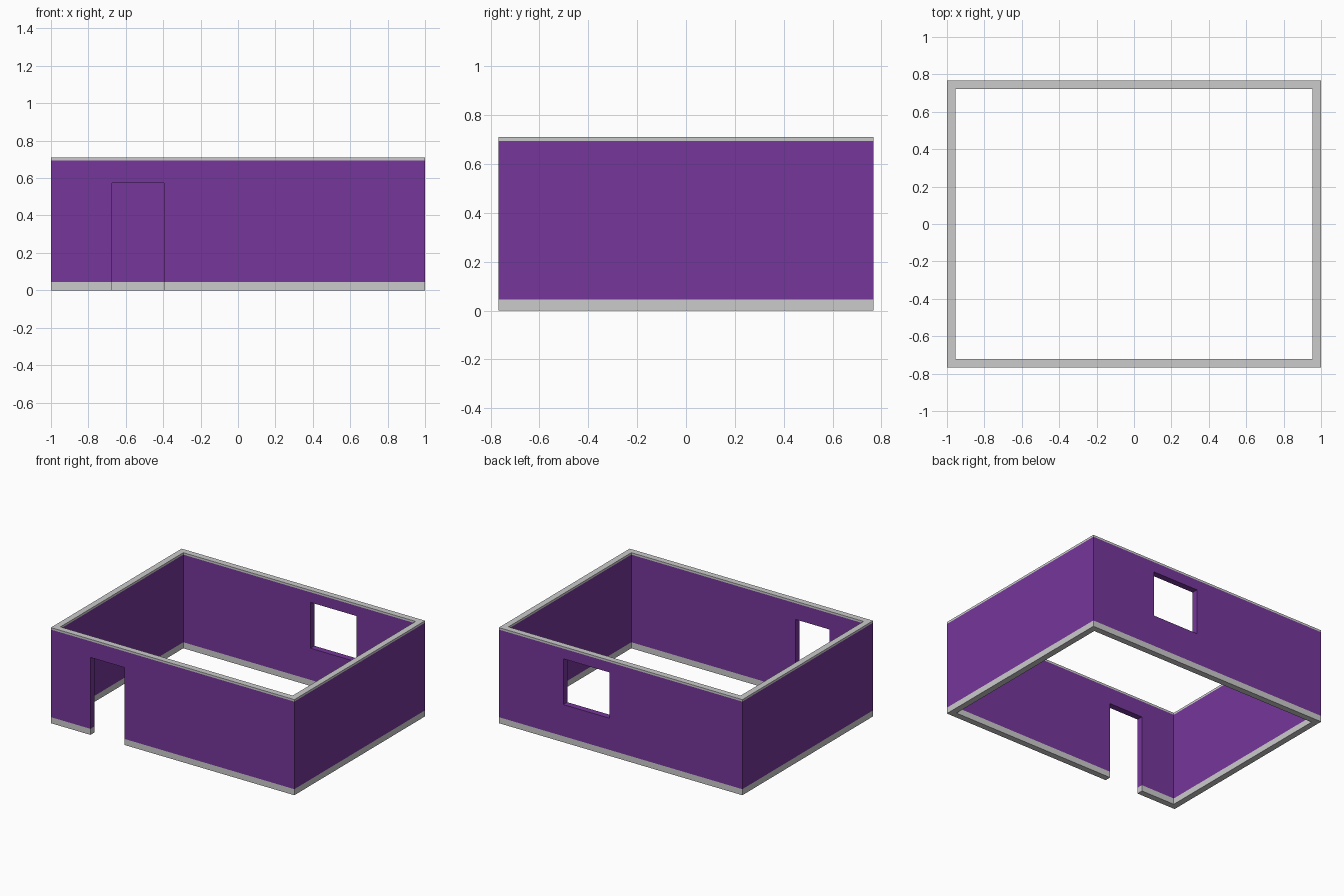
import bpy, bmesh

if "Cube" in bpy.data.objects:
    bpy.data.objects.remove(bpy.data.objects["Cube"])

W, D, T = 1.0, 0.767, 0.046          # half width, half depth, wall thickness
Z_BASE, Z_WALL, Z_TOP = 0.045, 0.695, 0.71

purple = bpy.data.materials.new("purple_paint")
purple.diffuse_color = (0.18, 0.037, 0.33, 1)
purple.use_nodes = True
purple.node_tree.nodes["Principled BSDF"].inputs["Base Color"].default_value = purple.diffuse_color


def add_object(name, bm, material=None):
    bmesh.ops.recalc_face_normals(bm, faces=bm.faces)
    mesh = bpy.data.meshes.new(name)
    bm.to_mesh(mesh)
    bm.free()
    obj = bpy.data.objects.new(name, mesh)
    bpy.context.collection.objects.link(obj)
    if material:
        mesh.materials.append(material)
    return obj


def ring(name, z0, z1, material=None):
    """Rectangular frame following the wall plan, from z0 to z1."""
    bm = bmesh.new()
    corners = ((-1, -1), (1, -1), (1, 1), (-1, 1))
    outer = [bm.verts.new((sx * W, sy * D, z0)) for sx, sy in corners]
    inner = [bm.verts.new((sx * (W - T), sy * (D - T), z0)) for sx, sy in corners]
    faces = [bm.faces.new((outer[i], outer[(i + 1) % 4], inner[(i + 1) % 4], inner[i]))
             for i in range(4)]
    top = bmesh.ops.extrude_face_region(bm, geom=faces, use_keep_orig=True)["geom"]
    bmesh.ops.translate(bm, vec=(0, 0, z1 - z0),
                        verts=[g for g in top if isinstance(g, bmesh.types.BMVert)])
    return add_object(name, bm, material)


def cutter(name, x0, x1, y, z0, z1):
    """Box through the wall at depth y."""
    bm = bmesh.new()
    bmesh.ops.create_cube(bm, size=1)
    bmesh.ops.scale(bm, vec=(x1 - x0, 0.2, z1 - z0), verts=bm.verts)
    bmesh.ops.translate(bm, vec=((x0 + x1) / 2, y, (z0 + z1) / 2), verts=bm.verts)
    obj = add_object(name, bm, purple)
    obj.hide_render = True
    return obj


def cut(obj, tool):
    mod = obj.modifiers.new(tool.name, 'BOOLEAN')
    mod.operation, mod.solver, mod.object = 'DIFFERENCE', 'EXACT', tool
    bpy.context.view_layer.objects.active = obj
    bpy.ops.object.modifier_apply(modifier=mod.name)


# Skirting, painted walls and top cap
skirting = ring("skirting", 0, Z_BASE)
walls = ring("walls", Z_BASE, Z_WALL, purple)
cap = ring("wall_cap", Z_WALL, Z_TOP)

# Doorway in the front wall, window in the back wall
door = cutter("door_cutter", -0.675, -0.395, -D, -0.1, 0.575)
window = cutter("window_cutter", 0.09, 0.47, D, 0.28, 0.62)
cut(skirting, door)
cut(walls, door)
cut(walls, window)
for tool in (door, window):
    bpy.data.objects.remove(tool)
